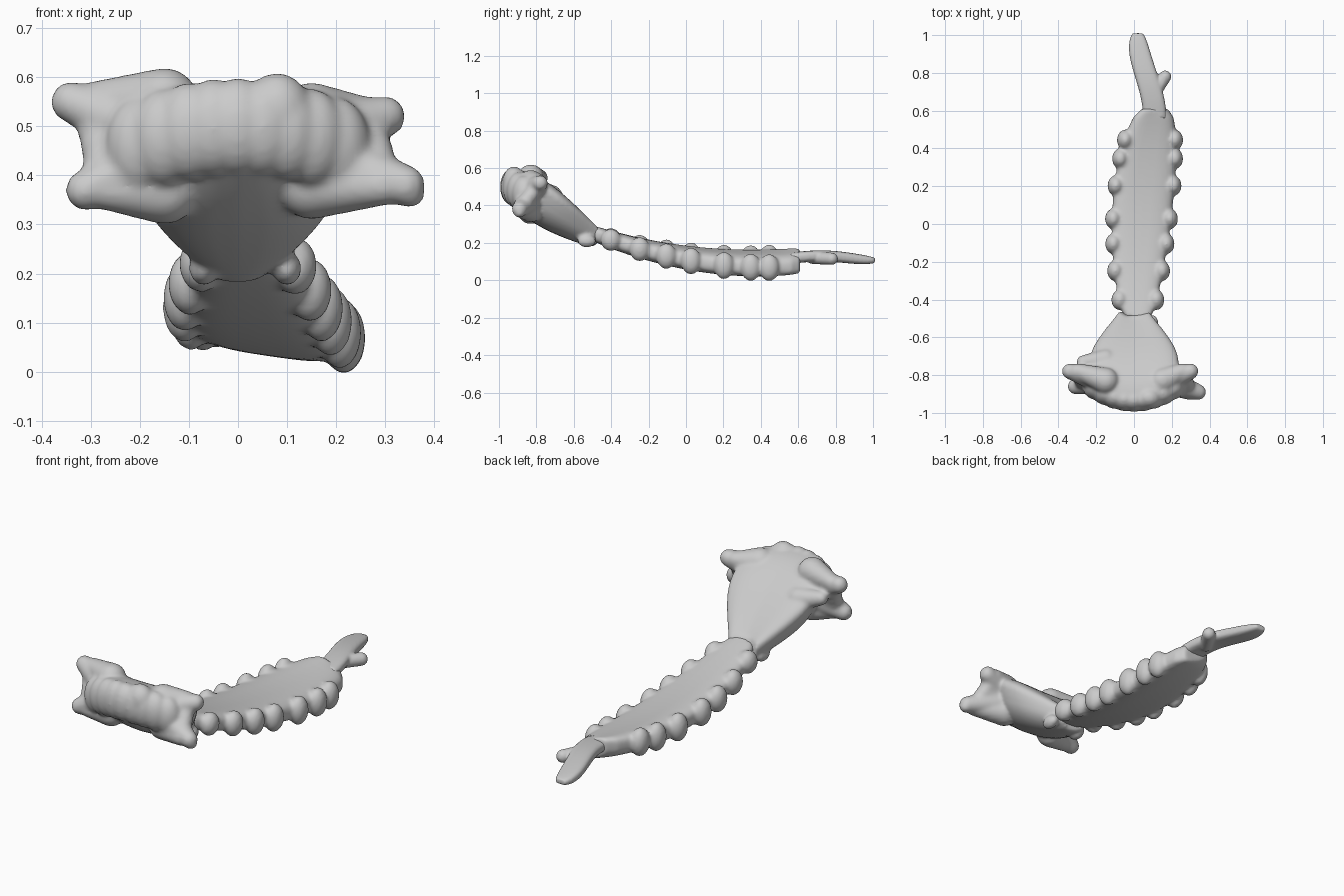
import bpy, bmesh, math
from mathutils import Vector, Matrix

if "Cube" in bpy.data.objects:
    bpy.data.objects.remove(bpy.data.objects["Cube"])

grey = (0.6, 0.6, 0.6, 1)
bone = bpy.data.materials.new("bone_grey")
bone.use_nodes = True
bone.diffuse_color = grey
bone.node_tree.nodes["Principled BSDF"].inputs["Base Color"].default_value = grey


def power(value, exponent):
    return math.copysign(abs(value) ** exponent, value)


def loft(bm, station, bow=0.0, taper=0.0, squareness=0.65, rows=24, count=32):
    """Sweep a rounded ring; station(t) gives its centre, half width, spine and tilt."""
    rings = []
    for row in range(rows + 1):
        centre, width, spine, tilt = station(row / rows)
        ring = []
        for i in range(count):
            angle = math.tau * i / count
            across = power(math.cos(angle), squareness)
            along = power(math.sin(angle), squareness)
            narrow = 1 - taper * (1 - along) / 2
            bend = Vector((width * across * narrow, bow * across * across, -tilt * across))
            ring.append(bm.verts.new(centre + spine * along + bend))
        rings.append(ring)
    for lower, upper in zip(rings, rings[1:]):
        for i in range(count):
            j = (i + 1) % count
            bm.faces.new((lower[i], lower[j], upper[j], upper[i]))
    bm.faces.new(rings[0])
    bm.faces.new(reversed(rings[-1]))


def lump(bm, centre, radii):
    matrix = Matrix.Translation(centre) @ Matrix.Diagonal((*radii, 1))
    bmesh.ops.create_icosphere(bm, subdivisions=3, radius=1, matrix=matrix)


def prong(bm, start, end, start_radius, end_radius, steps=12):
    start, end = Vector(start), Vector(end)
    for i in range(steps):
        t = i / (steps - 1)
        radius = start_radius + (end_radius - start_radius) * t
        lump(bm, start.lerp(end, t), (radius, radius, radius))


def finish(bm, name, voxel, iterations):
    """Fuse the overlapping masses into one soft surface."""
    bmesh.ops.recalc_face_normals(bm, faces=bm.faces)
    mesh = bpy.data.meshes.new(name)
    bm.to_mesh(mesh)
    bm.free()
    mesh.materials.append(bone)
    part = bpy.data.objects.new(name, mesh)
    bpy.context.collection.objects.link(part)
    fuse = part.modifiers.new("fuse", 'REMESH')
    fuse.mode = 'VOXEL'
    fuse.voxel_size = voxel
    fuse.use_smooth_shade = True
    soften = part.modifiers.new("soften", 'SMOOTH')
    soften.factor = 0.5
    soften.iterations = iterations


# Broad upper plate, sloping up to a thick front rim
def plate_station(t):
    swell = math.sin(math.pi * t ** 1.1)
    y = -0.5 - 0.44 * t
    top = Vector((0, y, 0.3 + 0.29 * math.sin(1.6 * t)))
    bottom = Vector((0, y - 0.04 * math.sin(math.pi * t), 0.18 + 0.22 * t ** 1.2))
    width = 0.09 + 0.09 * t + 0.13 * swell
    return (top + bottom) / 2, width, (top - bottom) / 2, 0


plate = bmesh.new()
loft(plate, plate_station, bow=0.04, taper=0.36)

# Wing corners: upper and lower prongs, filled in by a web between the tips
right_tips = ((-0.34, -0.78, 0.55), (-0.31, -0.86, 0.37))
left_tips = ((0.3, -0.78, 0.52), (0.34, -0.89, 0.38))
for side, tips in ((-1, right_tips), (1, left_tips)):
    inner = Vector((-0.045 * side, 0, 0))
    upper, lower = Vector(tips[0]) + inner, Vector(tips[1]) + inner
    for tip, height in zip(tips, (0.48, 0.43)):
        prong(plate, (0.16 * side, -0.83, height), tip, 0.075, 0.042)
    for i in range(7):
        edge = upper.lerp(lower, i / 6)
        prong(plate, (0.15 * side, -0.83, edge.z), edge, 0.07, 0.042)
prong(plate, left_tips[1], (0.35, -0.89, 0.365), 0.04, 0.032)
prong(plate, (-0.15, -0.72, 0.45), (-0.27, -0.73, 0.48), 0.06, 0.035)

# Rounded front rim, curving back toward the wings
for i in range(-4, 5):
    x = 0.05 * i
    lump(plate, (x, -0.93 + 1.6 * x * x, 0.5 - x * x), (0.07, 0.065, 0.1))
lump(plate, (0.08, -0.92, 0.53), (0.07, 0.06, 0.08))

# Small lower corners
for x in (-0.07, 0.1):
    lump(plate, (x, -0.53, 0.21), (0.03, 0.05, 0.035))
finish(plate, "upper_plate", 0.009, 9)


# Long body, gently curved and tilted down to its left
def body_station(t):
    y = -0.49 + 1.1 * t
    centre = Vector((0.02 + 0.09 * t * t, y, 0.1 - 0.01 * t + 0.21 * (y - 0.35) ** 2))
    swell = math.sqrt(max(0, math.sin(math.pi * t ** 1.3)))
    spine = Vector((0, 0, 0.042 + 0.014 * swell + 0.01 * t))
    return centre, 0.07 + 0.09 * swell, spine, 0.03 * t


body = bmesh.new()
loft(body, body_station)

# Soft knobs along both edges
for t in (0.08, 0.22, 0.35, 0.47, 0.63, 0.76, 0.85):
    centre, width, spine, tilt = body_station(t)
    for side in (-1, 1):
        knob = centre + Vector((side * width * 0.95, 0, -side * tilt))
        lump(body, knob, (0.045, 0.055, spine.z + 0.012))
finish(body, "long_body", 0.009, 8)


# Thin forked tail
def tail_station(t):
    fade = math.sqrt(1 - 0.8 * t ** 6)
    centre = Vector((0.02 + 0.09 * math.cos(t * math.pi / 2) ** 2,
                     0.56 + 0.45 * t,
                     0.118 + 0.012 * math.sin(4.4 * t)))
    return centre, 0.062 * fade, Vector((0, 0, 0.03 * fade)), 0


tail = bmesh.new()
loft(tail, tail_station)
prong(tail, (0.1, 0.68, 0.12), (0.165, 0.78, 0.115), 0.034, 0.033)
finish(tail, "forked_tail", 0.007, 5)
